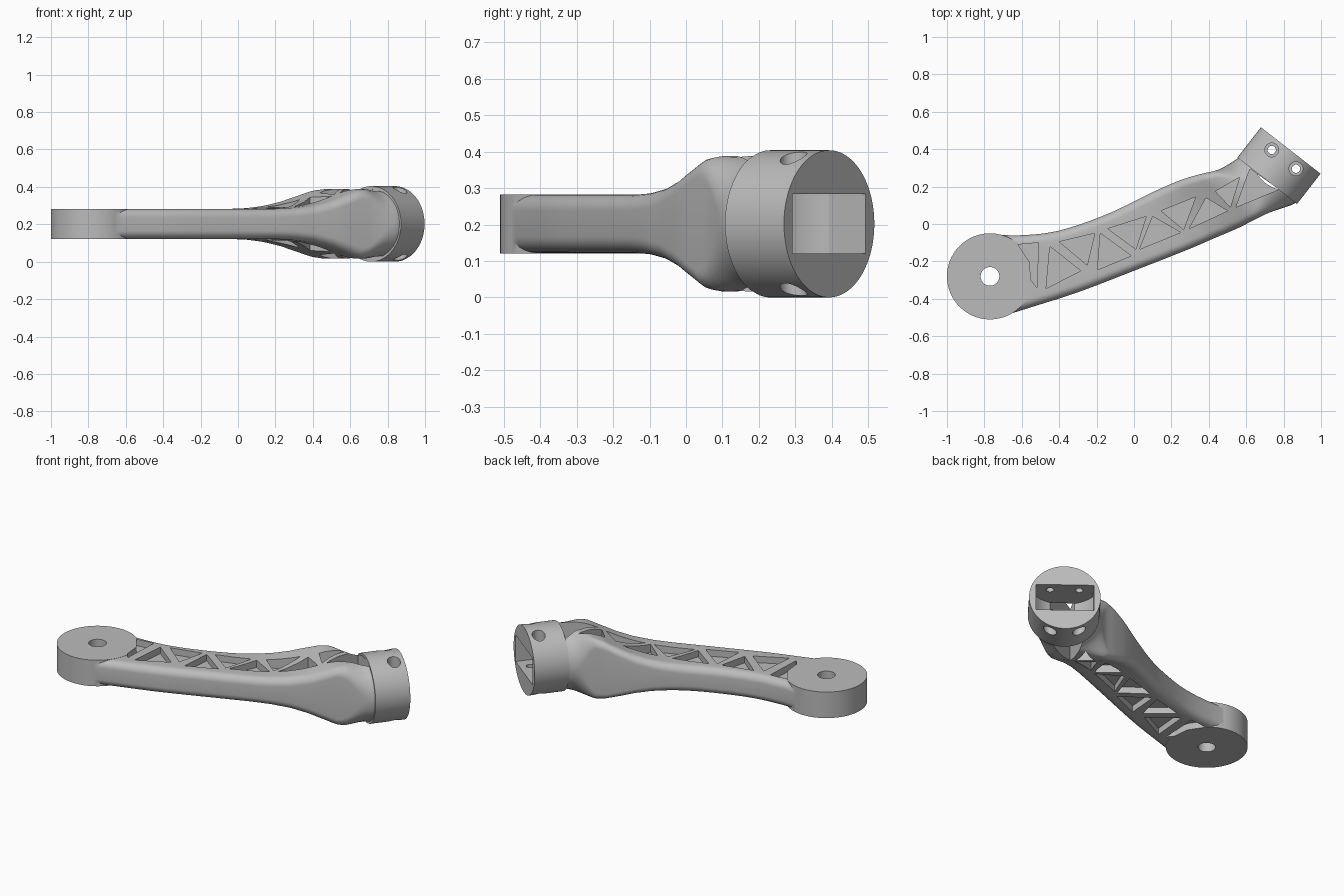
import bpy, bmesh, math
from mathutils import Vector, Matrix

cube = bpy.data.objects.get("Cube")
if cube:
    bpy.data.objects.remove(cube)

MID = 0.202                                   # height of the mid plane
HUB, HUB_R, HUB_H = Vector((-0.77, -0.28)), 0.23, 0.081
FACE = Vector((0.838, 0.393))                 # centre of the socket's open face
AXIS = Vector((0.614, 0.789)).normalized()    # socket direction
SIDE = Vector((AXIS.y, -AXIS.x))

grey = bpy.data.materials.new("plain grey")
grey.use_nodes = True
GREY = (0.5, 0.5, 0.5, 1)
grey.diffuse_color = GREY
grey.node_tree.nodes["Principled BSDF"].inputs["Base Color"].default_value = GREY


def make(name, bm):
    bmesh.ops.recalc_face_normals(bm, faces=bm.faces)
    mesh = bpy.data.meshes.new(name)
    bm.to_mesh(mesh)
    bm.free()
    mesh.materials.append(grey)
    ob = bpy.data.objects.new(name, mesh)
    bpy.context.collection.objects.link(ob)
    return ob


def add_cylinder(bm, centre, radius, length, direction, sides=96):
    rot = Vector((0, 0, 1)).rotation_difference(direction).to_matrix().to_4x4()
    bmesh.ops.create_cone(bm, cap_ends=True, segments=sides, radius1=radius, radius2=radius,
                          depth=length, matrix=Matrix.Translation(centre) @ rot)


def add_prism(bm, outline, z0, z1):
    low = [bm.verts.new((p[0], p[1], z0)) for p in outline]
    high = [bm.verts.new((p[0], p[1], z1)) for p in outline]
    bm.faces.new(low)
    bm.faces.new(high)
    n = len(outline)
    for i in range(n):
        j = (i + 1) % n
        bm.faces.new((low[i], low[j], high[j], high[i]))


def combine(target, tool, operation):
    mod = target.modifiers.new(tool.name, 'BOOLEAN')
    mod.operation, mod.solver, mod.object = operation, 'EXACT', tool
    bpy.context.view_layer.objects.active = target
    bpy.ops.object.modifier_apply(modifier=mod.name)
    bpy.data.objects.remove(tool)


def socket_point(side, depth):
    return FACE + SIDE * side - AXIS * depth


# Beam: back and front edge points, lofted with rounded sections
RAILS = [(-.77, -.055, -.725, -.50), (-.60, -.06, -.55, -.445), (-.40, -.035, -.30, -.365),
         (-.15, .05, 0, -.25), (.10, .17, .28, -.14), (.25, .235, .42, -.08),
         (.36, .268, .56, -.02), (.45, .29, .71, .055), (.53, .335, .85, .105),
         (.575, .365, .875, .135)]
FLARE = [(-9, .08), (0, .08), (.1, .084), (.2, .097), (.29, .12), (.38, .155),
         (.43, .176), (.48, .186), (9, .186)]


def half_height(p):
    d = p.dot(AXIS)
    for (a, ha), (b, hb) in zip(FLARE, FLARE[1:]):
        if d <= b:
            return ha + (hb - ha) * (d - a) / (b - a)


def rail_at(t):
    i = min(int(t), len(RAILS) - 2)
    f = t - i
    p = [Vector(RAILS[min(max(k, 0), len(RAILS) - 1)]) for k in range(i - 1, i + 3)]
    m1, m2 = (p[2] - p[0]) / 2, (p[3] - p[1]) / 2
    a, b = 2 * f**3 - 3 * f**2 + 1, f**3 - 2 * f**2 + f
    v = p[1] * a + m1 * b + p[2] * (1 - a) + m2 * (f**3 - f**2)
    return Vector(v[:2]), Vector(v[2:])


def section(t):
    back, front = rail_at(t)
    centre, across = (back + front) / 2, (front - back).normalized()
    half = (front - back).length / 2
    k = min(max((centre.dot(AXIS) - .45) / .15, 0), 1)
    k = .95 * k * k * (3 - 2 * k)             # boxy beam turning round at the socket
    corner = .045 + (half - .045) * k
    drop = .045 + (half_height(centre) - .045) * k
    arc = [(half - corner * (1 - math.cos(a)), drop * (1 - math.sin(a)))
           for a in (math.pi / 2 * i / 7 for i in range(8))]
    flat = half - corner
    top = arc + [(flat * (1 - i / 4), 0) for i in range(1, 8)]
    top += [(-u, v) for u, v in reversed(arc)]
    ring = []
    for sign, row in ((1, top), (-1, top[::-1])):
        for u, v in row:
            p = centre + across * u
            ring.append((p.x, p.y, MID + sign * (half_height(p) - v)))
    return ring


bm = bmesh.new()
STEPS = 54
rings = [[bm.verts.new(c) for c in section((len(RAILS) - 1) * i / STEPS)] for i in range(STEPS + 1)]
for r0, r1 in zip(rings, rings[1:]):
    for i in range(len(r0)):
        j = (i + 1) % len(r0)
        bm.faces.new((r0[i], r0[j], r1[j], r1[i]))
bm.faces.new(rings[0])
bm.faces.new(rings[-1])
arm = make("linkage_arm", bm)

# Round hub and socket barrel
bm = bmesh.new()
add_cylinder(bm, (HUB.x, HUB.y, MID), HUB_R, HUB_H * 2, Vector((0, 0, 1)))
combine(arm, make("hub", bm), 'UNION')
bm = bmesh.new()
add_cylinder(bm, socket_point(0, .1025).to_3d() + Vector((0, 0, MID)), MID, .205, AXIS.to_3d())
combine(arm, make("socket_barrel", bm), 'UNION')

# Triangular lightening pockets on both sides of a central web
POCKETS = [[(-.62, -.11), (-.51, -.10), (-.52, -.34), (-.55, -.30), (-.56, -.20)],
           [(-.45, -.12), (-.47, -.345), (-.285, -.25)], [(-.40, -.095), (-.21, -.05), (-.25, -.22)],
           [(-.18, -.05), (-.195, -.245), (-.015, -.17)], [(-.14, -.025), (.065, .04), (.01, -.135)],
           [(.10, .04), (.03, -.135), (.25, -.045)], [(.145, .07), (.33, .145), (.265, -.03)],
           [(.385, .14), (.295, -.025), (.50, .07)], [(.435, .175), (.565, .25), (.515, .09)],
           [(.62, .295), (.775, .185), (.545, .09)]]
WEB = .04
bm = bmesh.new()
for outline in POCKETS:
    add_prism(bm, outline, MID + WEB, MID + .4)
    add_prism(bm, outline, MID - .4, MID - WEB)
combine(arm, make("pocket_cutter", bm), 'DIFFERENCE')

# Socket slot with a rounded inner wall
bm = bmesh.new()
W, R = .163, .19
slot = [socket_point(-W, -.1), socket_point(W, -.1)]
for i in range(25):
    s = W - 2 * W * i / 24
    slot.append(socket_point(s, .03 + math.sqrt(R * R - s * s)))
add_prism(bm, slot, MID - .082, MID + .082)
combine(arm, make("slot_cutter", bm), 'DIFFERENCE')

# Hub bore, screw holes and their counterbores
UP = Vector((0, 0, 1))
bm = bmesh.new()
add_cylinder(bm, (HUB.x, HUB.y, MID), .05, 1, UP, 48)
for s in (-.082, .082):
    x, y = socket_point(s, .06)
    add_cylinder(bm, (x, y, MID), .022, .5, UP, 32)
combine(arm, make("hole_cutter", bm), 'DIFFERENCE')
bm = bmesh.new()
for s in (-.082, .082):
    x, y = socket_point(s, .06)
    for sign in (-1, 1):
        add_cylinder(bm, (x, y, MID + sign * .23), .037, .2, UP, 32)
combine(arm, make("counterbore_cutter", bm), 'DIFFERENCE')

bpy.ops.object.select_all(action='DESELECT')
arm.select_set(True)
bpy.context.view_layer.objects.active = arm
bpy.ops.object.shade_smooth_by_angle(angle=math.radians(30))
